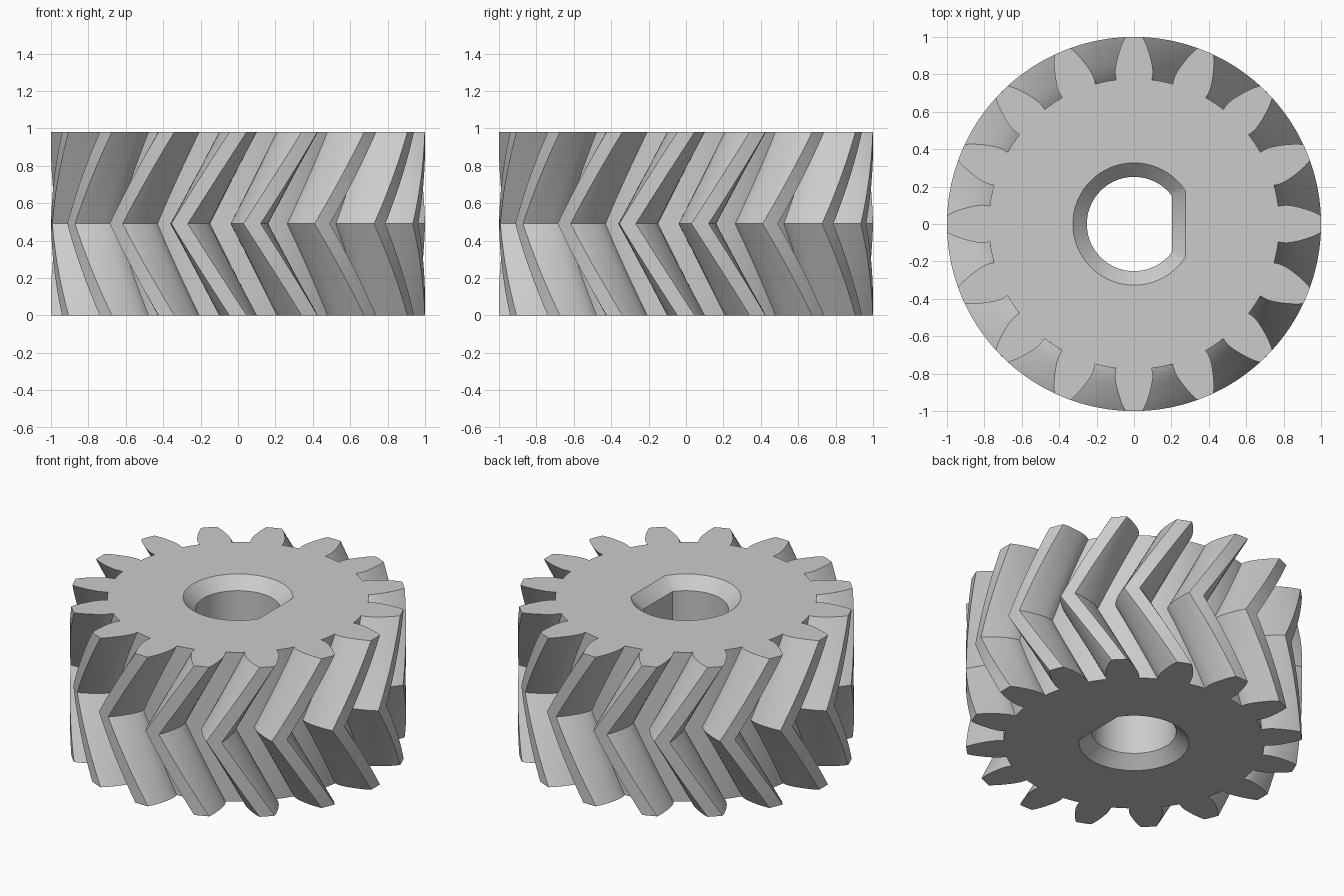
import bpy, bmesh, math

old = bpy.data.objects.get("Cube")
if old:
    bpy.data.objects.remove(old, do_unlink=True)

TEETH = 16
HEIGHT = 0.98
TWIST = math.radians(-18.2)   # rotation of the mid plane against both ends
STEPS = 12                    # slices per half
CHAMFER = 0.075
ROOT = 0.777

# One flank of a tooth: (half width, height along the tooth axis)
FLANK = [(0.095, 0.771), (0.099, 0.79), (0.101, 0.815), (0.097, 0.85), (0.089, 0.885),
         (0.079, 0.92), (0.067, 0.955), (0.056, 0.98), (0.046, 0.999)]


def gear_outline():
    """Polar outline (radius, angle) of all the teeth."""
    flank = [(math.hypot(w, r), math.atan2(w, r)) for w, r in FLANK]
    pitch = math.tau / TEETH
    tooth = [(r, -a) for r, a in flank] + [(1, 0)] + [(r, a) for r, a in reversed(flank)]
    start = flank[0][1]
    gap = [(ROOT, start + (pitch - 2 * start) * k / 4) for k in (1, 2, 3)]
    return [(r, a + i * pitch) for i in range(TEETH) for r, a in tooth + gap]


def bore_outline(radius, flat, n=64):
    """Polar outline of a round hole with one flat side facing +x."""
    a = math.acos(flat / radius)
    return [(radius, a + (math.tau - 2 * a) * k / n) for k in range(n + 1)]


def ring(bm, outline, z, turn=0):
    return [bm.verts.new((r * math.cos(a + turn), r * math.sin(a + turn), z)) for r, a in outline]


def skin(bm, rings):
    for low, high in zip(rings, rings[1:]):
        for i in range(len(low)):
            j = (i + 1) % len(low)
            bm.faces.new((low[i], low[j], high[j], high[i]))


def loop_edges(bm, loop):
    return [bm.edges.get((loop[i - 1], loop[i])) for i in range(len(loop))]


bm = bmesh.new()

# Herringbone teeth
outline = gear_outline()
teeth = []
for k in range(2 * STEPS + 1):
    t = k / (2 * STEPS)
    teeth.append(ring(bm, outline, HEIGHT * t, TWIST * (1 - abs(2 * t - 1))))
skin(bm, teeth)

# Flat-sided bore, chamfered at both ends
wide, narrow = bore_outline(0.327, 0.275), bore_outline(0.252, 0.203)
bore = [ring(bm, wide, 0), ring(bm, narrow, CHAMFER),
        ring(bm, narrow, HEIGHT - CHAMFER), ring(bm, wide, HEIGHT)]
skin(bm, bore)

# End faces
for end in (0, -1):
    bmesh.ops.triangle_fill(bm, use_beauty=True, use_dissolve=False,
                            edges=loop_edges(bm, teeth[end]) + loop_edges(bm, bore[end]))
bmesh.ops.recalc_face_normals(bm, faces=bm.faces[:])

mesh = bpy.data.meshes.new("herringbone_gear")
bm.to_mesh(mesh)
bm.free()
gear = bpy.data.objects.new("herringbone_gear", mesh)
bpy.context.collection.objects.link(gear)

# Material
steel = bpy.data.materials.new("plain_grey")
steel.use_nodes = True
colour = (0.6, 0.6, 0.6, 1)
steel.diffuse_color = colour
steel.node_tree.nodes["Principled BSDF"].inputs["Base Color"].default_value = colour
mesh.materials.append(steel)

# Smooth flanks with crisp edges
bpy.ops.object.select_all(action="DESELECT")
gear.select_set(True)
bpy.context.view_layer.objects.active = gear
bpy.ops.object.shade_smooth_by_angle(angle=math.radians(28))
